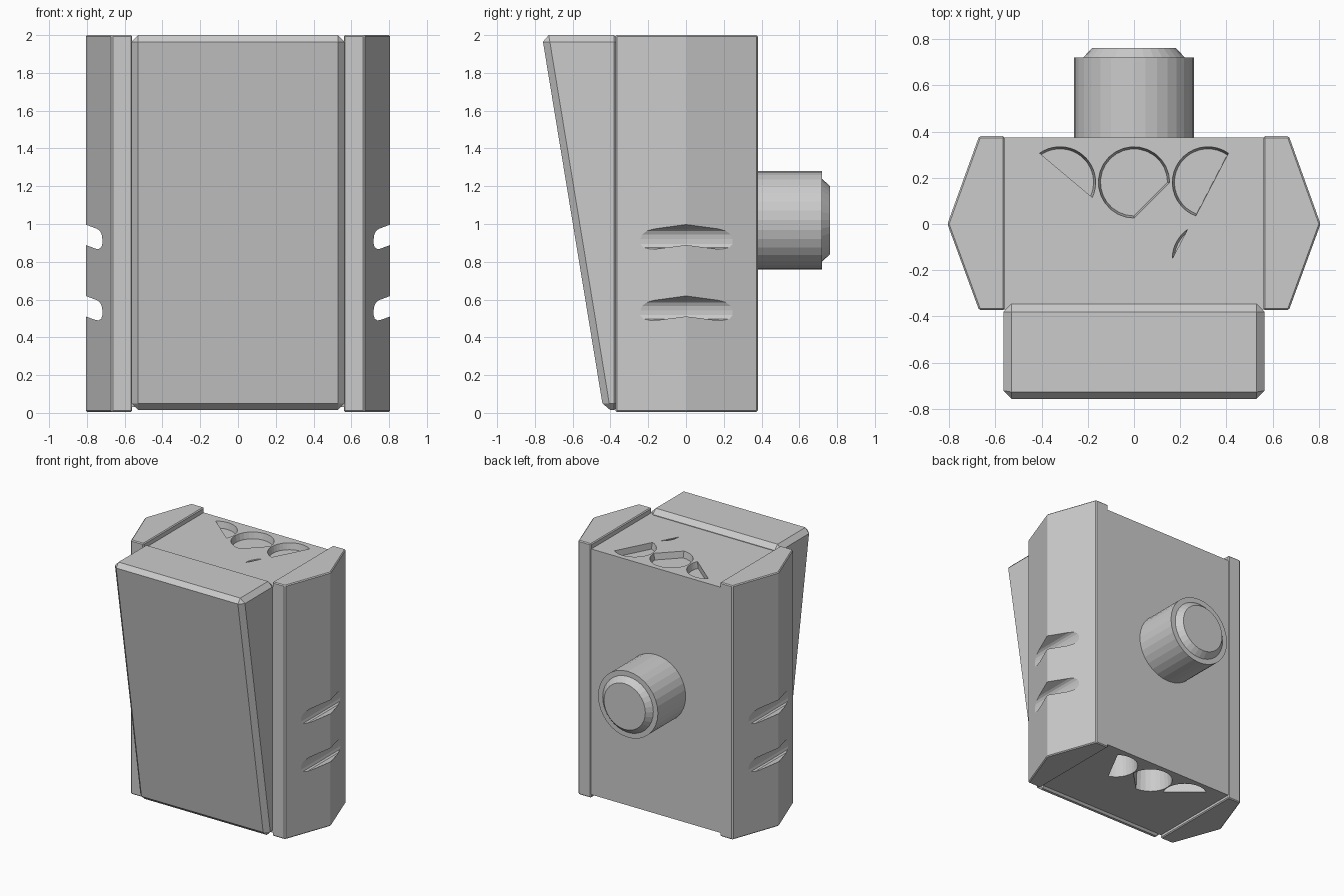
import bpy, bmesh, math
from mathutils import Vector

if "Cube" in bpy.data.objects:
    bpy.data.objects.remove(bpy.data.objects["Cube"])


def finish(name, bm, bevel=0):
    bmesh.ops.recalc_face_normals(bm, faces=bm.faces)
    if bevel:
        bmesh.ops.bevel(bm, geom=bm.edges[:], offset=bevel, segments=1,
                        affect='EDGES', profile=0.5)
    me = bpy.data.meshes.new(name)
    bm.to_mesh(me)
    bm.free()
    ob = bpy.data.objects.new(name, me)
    bpy.context.collection.objects.link(ob)
    return ob


def loft(bm, ring_a, ring_b):
    """Closed solid between two matching rings."""
    a = [bm.verts.new(p) for p in ring_a]
    b = [bm.verts.new(p) for p in ring_b]
    bm.faces.new(a)
    bm.faces.new(b[::-1])
    for i in range(len(a)):
        j = (i + 1) % len(a)
        bm.faces.new((a[i], b[i], b[j], a[j]))


def apply_mod(ob, name, kind, **props):
    m = ob.modifiers.new(name, kind)
    for k, v in props.items():
        setattr(m, k, v)
    bpy.context.view_layer.objects.active = ob
    bpy.ops.object.modifier_apply(modifier=m.name)


def cut(ob, cutter):
    cutter.hide_render = True
    apply_mod(ob, "cut", 'BOOLEAN', object=cutter, operation='DIFFERENCE', solver='EXACT')
    bpy.data.objects.remove(cutter)


# central body
TOP, BOTTOM = 1.96, 0.03
bm = bmesh.new()
rect = [(-0.57, -0.37), (0.57, -0.37), (0.57, 0.375), (-0.57, 0.375)]
loft(bm, [(x, y, BOTTOM) for x, y in rect], [(x, y, TOP) for x, y in rect])
body = finish("body", bm)

# tapered partial round recesses in the top and bottom of the body
arcs = [((-0.32, 0.18), -25, 125), ((0, 0.18), 0, 270),
        ((0.32, 0.18), 55, 250), ((0.32, -0.15), 125, 180)]


def arc(c, r, a0, a1, z, n=20):
    angles = [math.radians(a0 + (a1 - a0) * i / n) for i in range(n + 1)]
    return [(c[0] + r * math.cos(t), c[1] + r * math.sin(t), z) for t in angles]


bm = bmesh.new()
for z, out, depth, used in ((TOP, 0.02, 0.05, arcs), (BOTTOM, -0.02, -0.2, arcs[:3])):
    for c, a0, a1 in used:
        loft(bm, arc(c, 0.158, a0, a1, z + out), arc(c, 0.145, a0, a1, z - depth))
cut(body, finish("recess_cutter", bm))

# side rails with slots, mirrored
bm = bmesh.new()
prof = [(0.56, -0.373), (0.67, -0.373), (0.807, 0), (0.67, 0.38), (0.56, 0.38)]
loft(bm, [(x, y, 0.005) for x, y in prof], [(x, y, 2.0) for x, y in prof])
rails = finish("side_rails", bm, 0.007)

slot = [(0.86, 1.017), (0.745, 0.974), (0.731, 0.963), (0.722, 0.945), (0.718, 0.92),
        (0.718, 0.895), (0.724, 0.876), (0.737, 0.868), (0.752, 0.869), (0.86, 0.908)]
bm = bmesh.new()
for dz in (0, -0.378):
    loft(bm, [(x, -0.5, z + dz) for x, z in slot], [(x, 0.5, z + dz) for x, z in slot])
cut(rails, finish("slot_cutter", bm))
apply_mod(rails, "mirror", 'MIRROR', use_axis=(True, False, False))

# sloped front panel
bm = bmesh.new()
prof = [(-0.345, 2.0), (-0.763, 2.0), (-0.437, 0.015), (-0.345, 0.015)]
loft(bm, [(-0.565, y, z) for y, z in prof], [(0.565, y, z) for y, z in prof])
finish("front_panel", bm, 0.036)

# rear knob: faceted, stepped and chamfered
bm = bmesh.new()
N, ZC = 32, 1.02
prof = [(0.26, 0.34), (0.26, 0.72), (0.22, 0.72), (0.18, 0.762)]
rings = [[bm.verts.new((r * math.cos(2 * math.pi * i / N), y,
                        ZC + r * math.sin(2 * math.pi * i / N))) for i in range(N)]
         for r, y in prof]
for a, b in zip(rings, rings[1:]):
    for i in range(N):
        j = (i + 1) % N
        bm.faces.new((a[i], a[j], b[j], b[i]))
bm.faces.new(rings[0])
bm.faces.new(rings[-1])
finish("rear_knob", bm)
